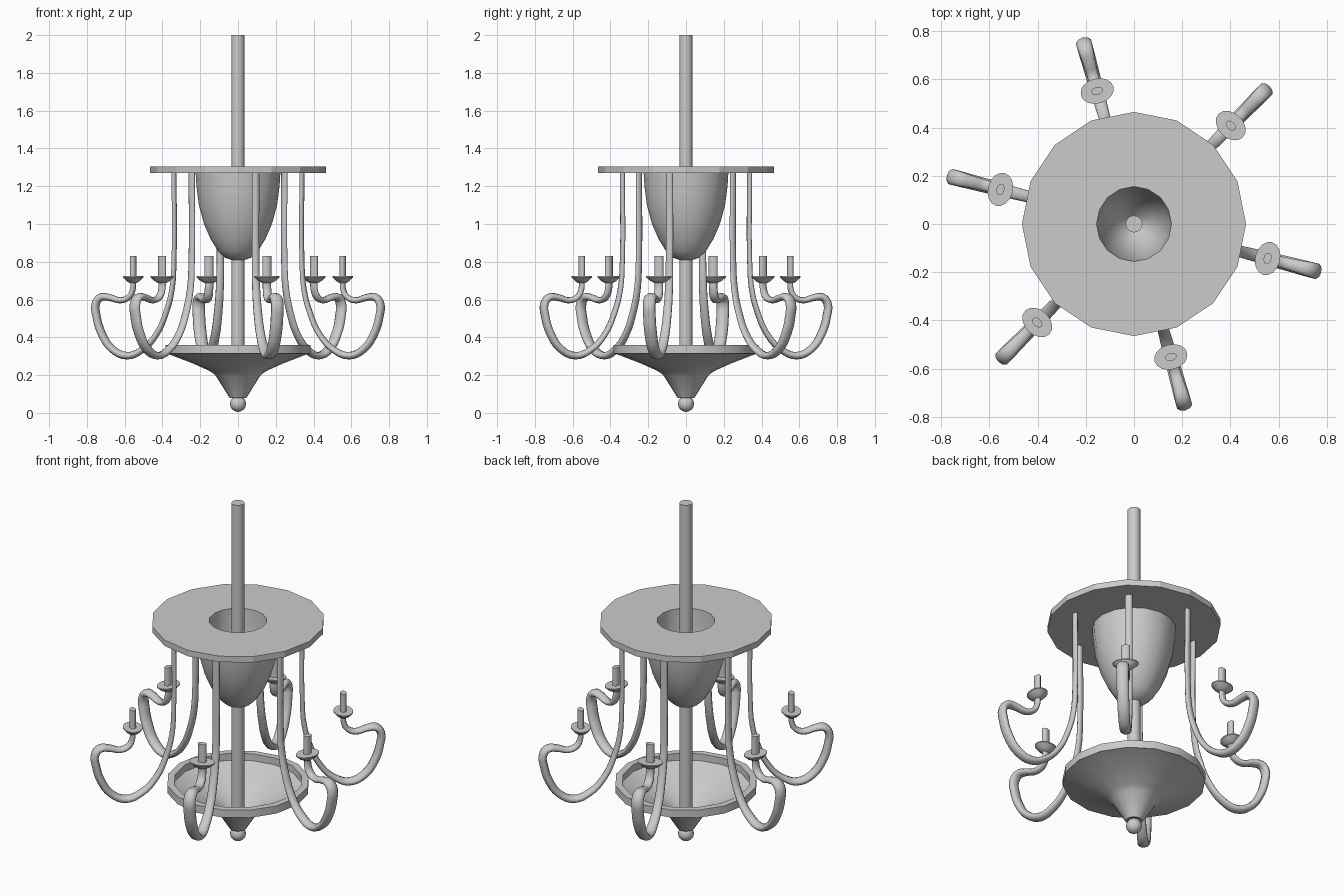
import bpy, bmesh, math
from mathutils import Matrix

if "Cube" in bpy.data.objects:
    bpy.data.objects.remove(bpy.data.objects["Cube"])

metal = bpy.data.materials.new("grey_metal")
metal.diffuse_color = (0.6, 0.6, 0.6, 1)
metal.use_nodes = True
metal.node_tree.nodes["Principled BSDF"].inputs["Base Color"].default_value = metal.diffuse_color

ARM_ANGLES = [math.radians(-14.5 + 60 * k) for k in range(6)]
STRETCH = 1.55    # arms are wider sideways than they are deep


def finish(ob, smooth):
    ob.data.materials.clear()
    ob.data.materials.append(metal)
    bpy.ops.object.select_all(action='DESELECT')
    ob.select_set(True)
    bpy.context.view_layer.objects.active = ob
    if smooth:
        bpy.ops.object.shade_smooth_by_angle(angle=math.radians(smooth))


def lathe(name, profile, sides=16, smooth=35, closed=False):
    """Spin an (r, z) profile round the z axis; points on the axis become poles."""
    bm = bmesh.new()
    rings = []
    for r, z in profile:
        if r < 1e-5:
            rings.append([bm.verts.new((0, 0, z))] * sides)
        else:
            rings.append([bm.verts.new((r * math.cos(a), r * math.sin(a), z))
                          for a in (2 * math.pi * i / sides for i in range(sides))])
    pairs = list(zip(rings, rings[1:]))
    if closed:
        pairs.append((rings[-1], rings[0]))
    for lo, hi in pairs:
        for i in range(sides):
            j = (i + 1) % sides
            quad = list(dict.fromkeys((lo[i], lo[j], hi[j], hi[i])))
            bm.faces.new(quad)
    bmesh.ops.recalc_face_normals(bm, faces=bm.faces)
    me = bpy.data.meshes.new(name)
    bm.to_mesh(me)
    bm.free()
    ob = bpy.data.objects.new(name, me)
    bpy.context.collection.objects.link(ob)
    finish(ob, smooth)
    return ob


# central rod
lathe("central_rod", [(0, 0.1), (0.035, 0.1), (0.035, 2.0), (0, 2.0)])

# flat ceiling plate with a round hole
lathe("top_plate", [(0.155, 1.27), (0.465, 1.27), (0.465, 1.305), (0.155, 1.305)],
      smooth=0, closed=True)

# hollow bell hanging under the plate
lathe("bell", [(0.155, 1.30), (0.225, 1.28), (0.22, 1.2), (0.207, 1.1), (0.18, 1.0),
               (0.145, 0.92), (0.105, 0.855), (0.07, 0.822), (0.034, 0.81),
               (0.034, 0.87), (0.075, 0.91), (0.115, 1.0), (0.14, 1.1), (0.152, 1.2)],
      closed=True)

# lower dish, open at the top
lathe("dish", [(0.034, 0.08), (0.045, 0.08), (0.12, 0.2), (0.15, 0.222), (0.24, 0.262),
               (0.37, 0.312), (0.383, 0.315), (0.383, 0.36), (0.345, 0.36), (0.345, 0.32),
               (0.24, 0.275), (0.14, 0.235), (0.1, 0.2), (0.034, 0.14)], closed=True)

# rounded finial
ball = [(0.043 * math.sin(math.pi * t / 8), 0.048 - 0.043 * math.cos(math.pi * t / 8))
        for t in range(9)]
lathe("finial", ball)

# arm centre line in its own plane: distance out, height, tube radius
ARM_PATH = [(0.35, 1.275, 0.013), (0.35, 0.8, 0.013), (0.36, 0.66, 0.014),
            (0.39, 0.54, 0.015), (0.45, 0.41, 0.016), (0.53, 0.33, 0.018),
            (0.61, 0.303, 0.02), (0.69, 0.34, 0.021), (0.745, 0.42, 0.022),
            (0.773, 0.51, 0.022), (0.777, 0.58, 0.022), (0.75, 0.612, 0.021),
            (0.70, 0.61, 0.018), (0.64, 0.596, 0.016), (0.595, 0.615, 0.016),
            (0.575, 0.655, 0.015), (0.573, 0.70, 0.015)]


def make_arm():
    cu = bpy.data.curves.new("arm", 'CURVE')
    cu.dimensions = '3D'
    cu.bevel_depth = 1.0
    cu.bevel_resolution = 3
    cu.resolution_u = 4
    cu.use_fill_caps = True
    sp = cu.splines.new('BEZIER')
    sp.bezier_points.add(len(ARM_PATH) - 1)
    for p, (r, z, rad) in zip(sp.bezier_points, ARM_PATH):
        p.co = (r, 0, z)
        p.radius = rad
        p.handle_left_type = p.handle_right_type = 'AUTO'
    ob = bpy.data.objects.new("arm", cu)
    bpy.context.collection.objects.link(ob)
    bpy.ops.object.select_all(action='DESELECT')
    ob.select_set(True)
    bpy.context.view_layer.objects.active = ob
    bpy.ops.object.convert(target='MESH')
    ob = bpy.context.view_layer.objects.active
    finish(ob, 45)
    return ob


# one arm, drip cup and candle, then copied round the axis
arm = make_arm()
cup = lathe("drip_cup", [(0, 0.685), (0.018, 0.687), (0.035, 0.699), (0.052, 0.718),
                         (0.052, 0.724), (0, 0.724)])
candle = lathe("candle", [(0, 0.71), (0.0165, 0.71), (0.0165, 0.83), (0, 0.83)], sides=12)
cup.data.transform(Matrix.Translation((0.573, 0, 0)) @ Matrix.Diagonal((1, 1.35, 1, 1)))
candle.data.transform(Matrix.Translation((0.573, 0, 0)) @ Matrix.Diagonal((1, 1.5, 1, 1)))
arm.data.transform(Matrix.Diagonal((1, STRETCH, 1, 1)))

for part in (arm, cup, candle):
    for k, a in enumerate(ARM_ANGLES):
        ob = part if k == 0 else part.copy()
        if k:
            bpy.context.collection.objects.link(ob)
        ob.rotation_euler = (0, 0, a)
